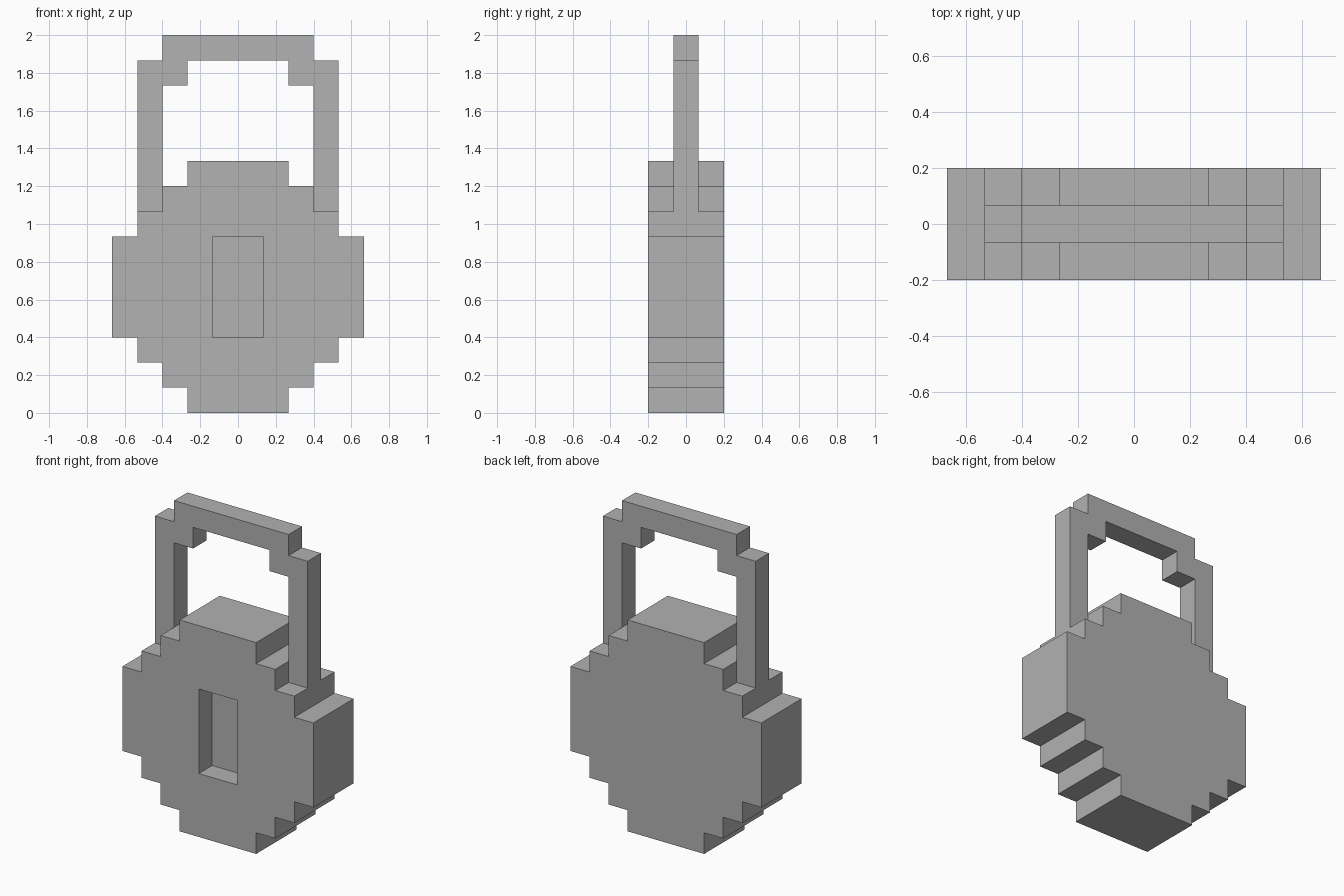
import bpy
import bmesh

U = 2 / 15  # one step of the blocky grid

cube = bpy.data.objects.get("Cube")
if cube:
    bpy.data.objects.remove(cube, do_unlink=True)

grey = bpy.data.materials.new("grey metal")
grey.use_nodes = True
colour = (0.445, 0.445, 0.445, 1)
grey.diffuse_color = colour
grey.node_tree.nodes["Principled BSDF"].inputs["Base Color"].default_value = colour


def mirrored(half):
    """Close a right-hand outline with its mirror image."""
    return half + [(-x, z) for x, z in reversed(half)]


def extruded(name, outline, y_front, y_back):
    """Extrude an x-z outline, given in grid steps, along y."""
    bm = bmesh.new()
    face = bm.faces.new([bm.verts.new((x * U, y_front * U, z * U)) for x, z in outline])
    result = bmesh.ops.extrude_face_region(bm, geom=[face])
    moved = [v for v in result["geom"] if isinstance(v, bmesh.types.BMVert)]
    bmesh.ops.translate(bm, verts=moved, vec=(0, (y_back - y_front) * U, 0))
    bmesh.ops.recalc_face_normals(bm, faces=bm.faces)
    mesh = bpy.data.meshes.new(name)
    bm.to_mesh(mesh)
    bm.free()
    mesh.materials.append(grey)
    obj = bpy.data.objects.new(name, mesh)
    bpy.context.collection.objects.link(obj)
    return obj


# Stepped round lock body: (half width, bottom, top) of each tier
tiers = [(2, 0, 1), (3, 1, 2), (4, 2, 3), (5, 3, 7), (4, 7, 8), (3, 8, 9), (2, 9, 10)]
side = [(w, z) for w, low, high in tiers for z in (low, high)]
body = extruded("lock_body", mirrored(side), -1.5, 1.5)

# Keyhole recess in the front, one step deep
cutter = extruded("keyhole_cutter", mirrored([(1, 3), (1, 7)]), -2, -0.5)
cutter.hide_render = True
cutter.hide_set(True)
cut = body.modifiers.new("keyhole", "BOOLEAN")
cut.operation = "DIFFERENCE"
cut.solver = "EXACT"
cut.object = cutter

# Apply the cut and discard the helper
bpy.context.view_layer.update()
carved = bpy.data.meshes.new_from_object(body.evaluated_get(bpy.context.evaluated_depsgraph_get()))
body.modifiers.clear()
body.data = carved
carved.name = "lock_body"
bpy.data.objects.remove(cutter, do_unlink=True)

# Stepped shackle: inner edge up, then outer edge down, per side
inner = [(2, 14), (2, 13), (3, 13), (3, 8)]
outer = [(4, 8), (4, 14), (3, 14), (3, 15)]
extruded("shackle", mirrored(inner + outer), -0.5, 0.5)
